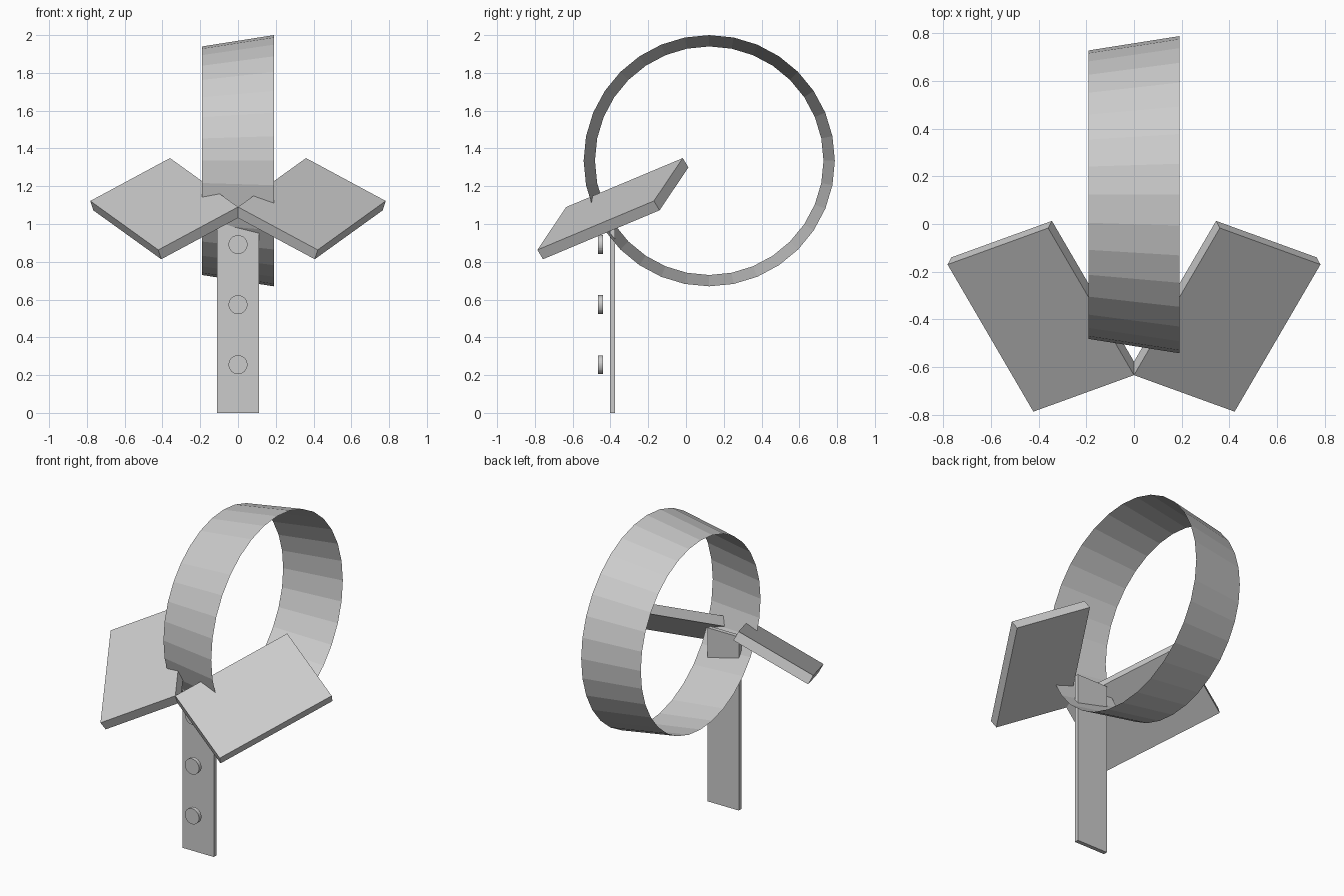
import bpy, bmesh
from math import pi
from mathutils import Vector, Matrix

if "Cube" in bpy.data.objects:
    bpy.data.objects.remove(bpy.data.objects["Cube"])


def add_object(name, bm):
    bmesh.ops.recalc_face_normals(bm, faces=bm.faces)
    mesh = bpy.data.meshes.new(name)
    bm.to_mesh(mesh)
    bm.free()
    obj = bpy.data.objects.new(name, mesh)
    bpy.context.collection.objects.link(obj)
    return obj


def box(name, low, high):
    low, high = Vector(low), Vector(high)
    bm = bmesh.new()
    bmesh.ops.create_cube(bm, size=1)
    bmesh.ops.scale(bm, vec=high - low, verts=bm.verts)
    bmesh.ops.translate(bm, vec=(low + high) / 2, verts=bm.verts)
    return add_object(name, bm)


def cylinder(name, centre, r1, r2, depth, sides, rot, caps):
    bm = bmesh.new()
    bmesh.ops.create_cone(bm, cap_ends=caps, segments=sides, radius1=r1,
                          radius2=r2, depth=depth,
                          matrix=Matrix.Translation(centre) @ rot)
    return add_object(name, bm)


def collar_leaf(name, side):
    # Tilted slab spanned from its inner front corner
    inner = Vector((0, -0.634, 1.09))
    across = Vector((0.422, -0.153, -0.227))
    back = Vector((0.36, 0.617, 0.259))
    down = -across.cross(back).normalized() * 0.06
    bm = bmesh.new()
    corners = [inner, inner + across, inner + across + back, inner + back]
    face = bm.faces.new([bm.verts.new(c) for c in corners])
    new = bmesh.ops.extrude_face_region(bm, geom=[face], use_keep_orig=True)
    verts = [g for g in new["geom"] if isinstance(g, bmesh.types.BMVert)]
    bmesh.ops.translate(bm, vec=down, verts=verts)
    bmesh.ops.scale(bm, vec=(side, 1, 1), verts=bm.verts)
    return add_object(name, bm)


# Open, slightly flared neck band
cylinder("neck_band", (0, 0.123, 1.335), 0.605, 0.665, 0.38, 32,
         Matrix.Rotation(pi / 2, 4, 'Y'), False)

# Mirrored collar leaves
collar_leaf("collar_leaf_right", 1)
collar_leaf("collar_leaf_left", -1)

# Front strip
box("front_strip", (-0.11, -0.402, 0), (0.11, -0.376, 1.11))

# Buttons
for i in range(3):
    cylinder(f"button_{i + 1}", (0, -0.453, 0.255 + 0.318 * i), 0.05, 0.05,
             0.025, 32, Matrix.Rotation(pi / 2, 4, 'X'), True)
